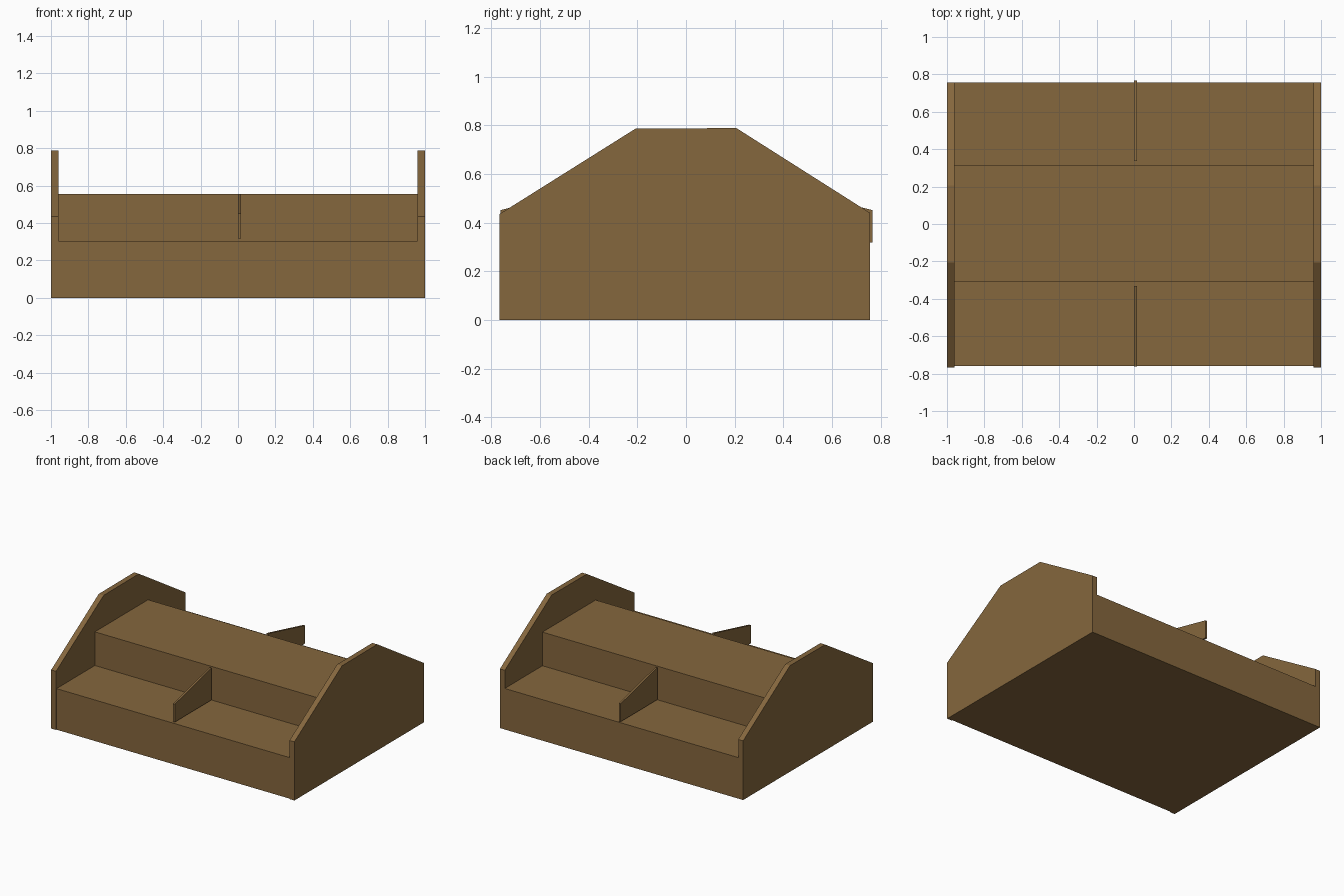
import bpy
import bmesh

cube = bpy.data.objects.get("Cube")
if cube:
    bpy.data.objects.remove(cube, do_unlink=True)

# Single wood colour
wood = bpy.data.materials.new("brown_wood")
wood.use_nodes = True
colour = (0.235, 0.135, 0.047, 1)
wood.diffuse_color = colour
wood.node_tree.nodes["Principled BSDF"].inputs["Base Color"].default_value = colour


def extrude_profile(name, profile, x0, x1):
    """Extrude a (y, z) outline along x into a solid board."""
    bm = bmesh.new()
    face = bm.faces.new([bm.verts.new((x0, y, z)) for y, z in profile])
    result = bmesh.ops.extrude_face_region(bm, geom=[face])
    moved = [v for v in result["geom"] if isinstance(v, bmesh.types.BMVert)]
    bmesh.ops.translate(bm, verts=moved, vec=(x1 - x0, 0, 0))
    bmesh.ops.recalc_face_normals(bm, faces=bm.faces)
    mesh = bpy.data.meshes.new(name)
    bm.to_mesh(mesh)
    bm.free()
    mesh.materials.append(wood)
    obj = bpy.data.objects.new(name, mesh)
    bpy.context.collection.objects.link(obj)
    return obj


# Stepped body: low shelf, raised middle, low shelf
front, back = -0.76, 0.757
shelf, top = 0.305, 0.555
body = [(front, 0), (back, 0), (back, shelf), (0.315, shelf),
        (0.315, top), (-0.31, top), (-0.31, shelf), (front, shelf)]
extrude_profile("stepped_body", body, -0.96, 0.96)

# Sloping end panels
panel = [(-0.766, 0), (back, 0), (back, 0.44), (0.207, 0.789),
         (-0.207, 0.787), (-0.766, 0.436)]
extrude_profile("right_end_panel", panel, -1, -0.96)
extrude_profile("left_end_panel", panel, 0.96, 1)

# Thin shelf dividers, sloping down towards the outer edges
for name, inner, outer in (("front_divider", -0.332, -0.763),
                           ("back_divider", 0.337, 0.767)):
    outline = [(inner, 0.318), (outer, 0.318), (outer, 0.452), (inner, 0.556)]
    extrude_profile(name, outline, 0, 0.015)
